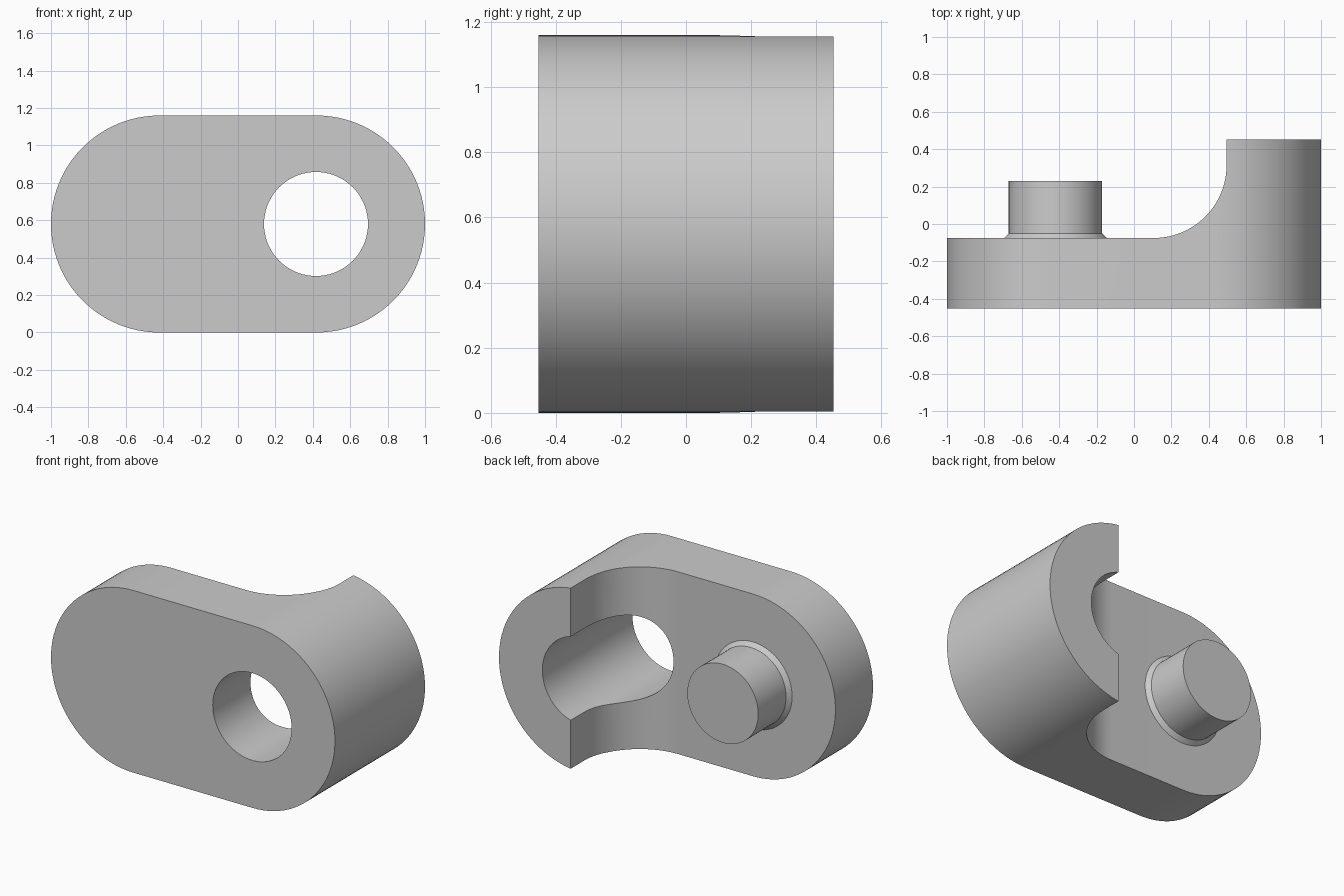
import bpy, bmesh, math
from mathutils import Vector

if "Cube" in bpy.data.objects:
    bpy.data.objects.remove(bpy.data.objects["Cube"])

R, CX, DEPTH = 0.58, 0.42, 0.453    # end radius, end centre offset, half depth
FLOOR, STEP, FILLET = -0.075, 0.495, 0.39

grey = bpy.data.materials.new("light_grey")
grey.use_nodes = True
grey.diffuse_color = (0.6, 0.6, 0.6, 1)
grey.node_tree.nodes["Principled BSDF"].inputs["Base Color"].default_value = (0.6, 0.6, 0.6, 1)


def arc(cx, cy, r, start, end, n):
    angles = [math.radians(start + (end - start) * i / n) for i in range(n + 1)]
    return [(cx + r * math.cos(a), cy + r * math.sin(a)) for a in angles]


def add_object(name, bm):
    bmesh.ops.recalc_face_normals(bm, faces=bm.faces)
    mesh = bpy.data.meshes.new(name)
    bm.to_mesh(mesh)
    bm.free()
    mesh.materials.append(grey)
    ob = bpy.data.objects.new(name, mesh)
    bpy.context.collection.objects.link(ob)
    return ob


def prism(name, points, push):
    """Extrude a closed 3D outline along a vector."""
    bm = bmesh.new()
    face = bm.faces.new([bm.verts.new(p) for p in points])
    new = bmesh.ops.extrude_face_region(bm, geom=[face])["geom"]
    verts = [g for g in new if isinstance(g, bmesh.types.BMVert)]
    bmesh.ops.translate(bm, verts=verts, vec=Vector(push))
    return add_object(name, bm)


def select_only(ob):
    bpy.ops.object.select_all(action='DESELECT')
    ob.select_set(True)
    bpy.context.view_layer.objects.active = ob


def cut(target, cutter):
    cutter.hide_render = True
    mod = target.modifiers.new("cut", 'BOOLEAN')
    mod.operation = 'DIFFERENCE'
    mod.solver = 'EXACT'
    mod.object = cutter
    select_only(target)
    bpy.ops.object.modifier_apply(modifier=mod.name)
    bpy.data.objects.remove(cutter)


def smooth(ob):
    select_only(ob)
    bpy.ops.object.shade_smooth_by_angle(angle=math.radians(25))


# Link body: a rounded-end slab
outline = arc(CX, R, R, -90, 90, 48) + arc(-CX, R, R, 90, 270, 48)
body = prism("link_body", [(x, -DEPTH, z) for x, z in outline], (0, 2 * DEPTH, 0))

# Stepped recess with a concave fillet at the back
recess = [(-1.2, FLOOR)] + arc(STEP - FILLET, FLOOR + FILLET, FILLET, -90, 0, 24)
recess += [(STEP, 0.7), (-1.2, 0.7)]
cut(body, prism("recess_cutter", [(x, y, -0.2) for x, y in recess], (0, 0, 1.6)))

# Through hole
hole = arc(0.417, R, 0.278, 0, 360, 72)[:-1]
cut(body, prism("hole_cutter", [(x, -0.7, z) for x, z in hole], (0, 1.4, 0)))
smooth(body)

# Pin with a chamfered foot, built as stacked rings
bm = bmesh.new()
rings = []
for r, y in [(0.275, FLOOR - 0.01), (0.275, FLOOR), (0.25, FLOOR + 0.025), (0.25, 0.23)]:
    rings.append([bm.verts.new((x, y, z)) for x, z in arc(-CX, R, r, 0, 360, 72)[:-1]])
for low, high in zip(rings, rings[1:]):
    for i in range(len(low)):
        bm.faces.new((low[i - 1], low[i], high[i], high[i - 1]))
bm.faces.new(rings[0])
bm.faces.new(rings[-1])
smooth(add_object("pin", bm))
